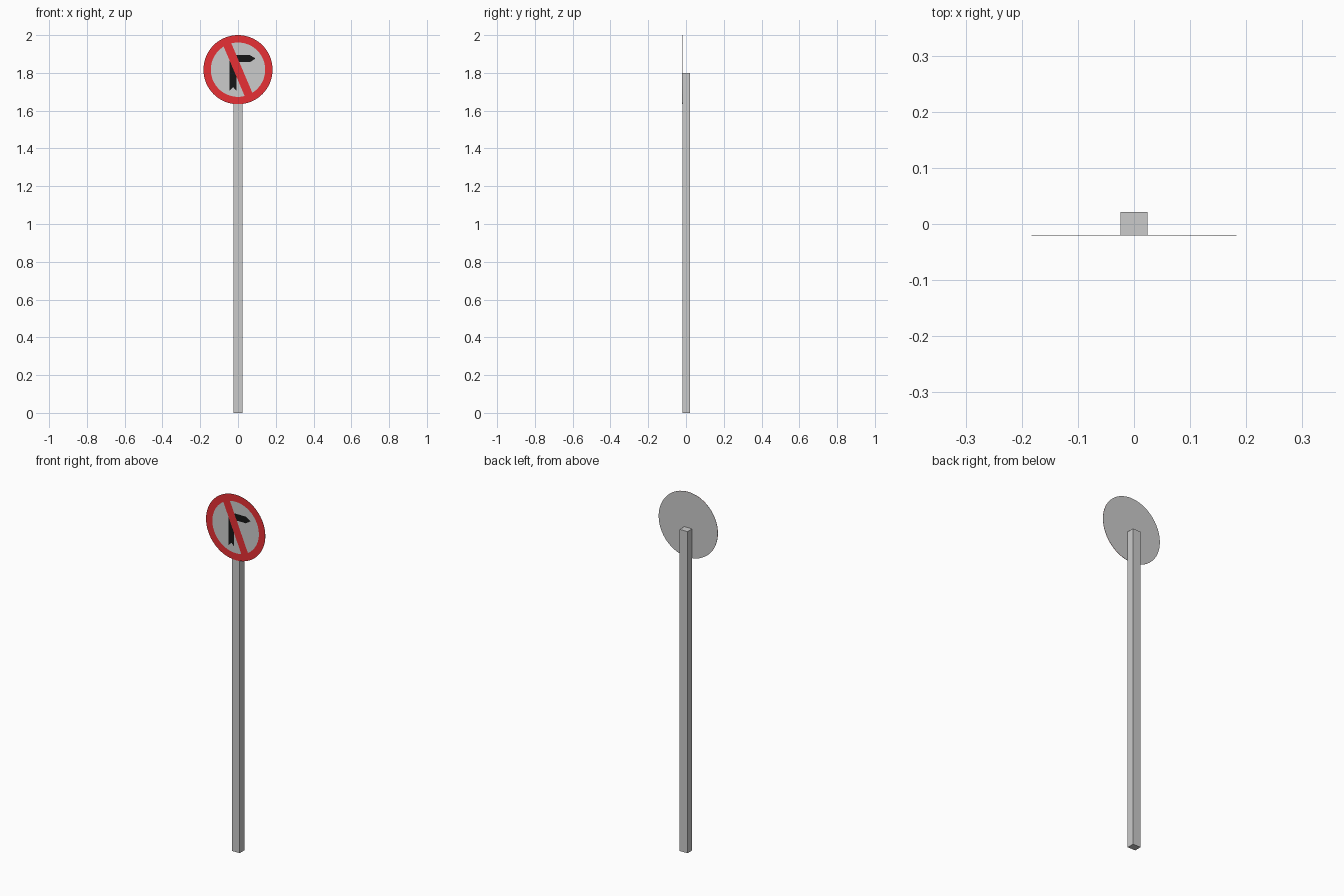
import bpy, bmesh, math
from mathutils import Matrix

if "Cube" in bpy.data.objects:
    bpy.data.objects.remove(bpy.data.objects["Cube"])

CZ, R, SIDES = 1.817, 0.183, 64


def material(name, color):
    m = bpy.data.materials.new(name)
    m.diffuse_color = color
    m.use_nodes = True
    m.node_tree.nodes["Principled BSDF"].inputs["Base Color"].default_value = m.diffuse_color
    return m


def finish(name, bm, mat=None):
    mesh = bpy.data.meshes.new(name)
    bm.to_mesh(mesh)
    bm.free()
    obj = bpy.data.objects.new(name, mesh)
    bpy.context.collection.objects.link(obj)
    if mat:
        mesh.materials.append(mat)
    return obj


def sheet(name, outline, y, mat):
    """Flat shape facing -y from a counter-clockwise (x, z) outline."""
    bm = bmesh.new()
    bm.faces.new([bm.verts.new((x, y, z)) for x, z in outline])
    return finish(name, bm, mat)


def circle(bm, r, y):
    return [bm.verts.new((r * math.cos(a), y, CZ + r * math.sin(a)))
            for a in (2 * math.pi * i / SIDES for i in range(SIDES))]


red = material("red", (0.8, 0.03, 0.035, 1))
black = material("black", (0.008, 0.008, 0.008, 1))

# Square post
bm = bmesh.new()
bmesh.ops.create_cube(bm, size=1, matrix=Matrix.Translation((0, 0.00075, 0.9))
                      @ Matrix.Diagonal((0.048, 0.0405, 1.8, 1)))
finish("post", bm)

# Thin round plate
bm = bmesh.new()
bmesh.ops.create_cone(bm, cap_ends=True, segments=SIDES, radius1=R, radius2=R, depth=0.001,
                      matrix=Matrix.Translation((0, -0.02, CZ)) @ Matrix.Rotation(math.pi / 2, 4, 'X'))
finish("sign_plate", bm)

# Red border ring
bm = bmesh.new()
outer, inner = circle(bm, R, -0.0212), circle(bm, 0.144, -0.0212)
for i in range(SIDES):
    j = (i + 1) % SIDES
    bm.faces.new((outer[i], outer[j], inner[j], inner[i]))
finish("border_ring", bm, red)

# Diagonal bar, running from upper left to lower right
ang = math.radians(-67)
c, s = math.cos(ang), math.sin(ang)
bar = [(u * c - v * s, CZ + u * s + v * c)
       for u, v in ((-0.152, -0.022), (0.152, -0.022), (0.152, 0.022), (-0.152, 0.022))]
sheet("prohibition_bar", bar, -0.0211, red)

# Right-turn arrow with notched tail
sheet("turn_arrow", [(-0.045, 1.704), (-0.026, 1.725), (-0.009, 1.706), (-0.009, 1.857),
                     (0.063, 1.857), (0.093, 1.876), (0.063, 1.894), (-0.03, 1.894),
                     (-0.045, 1.877)], -0.0208, black)
